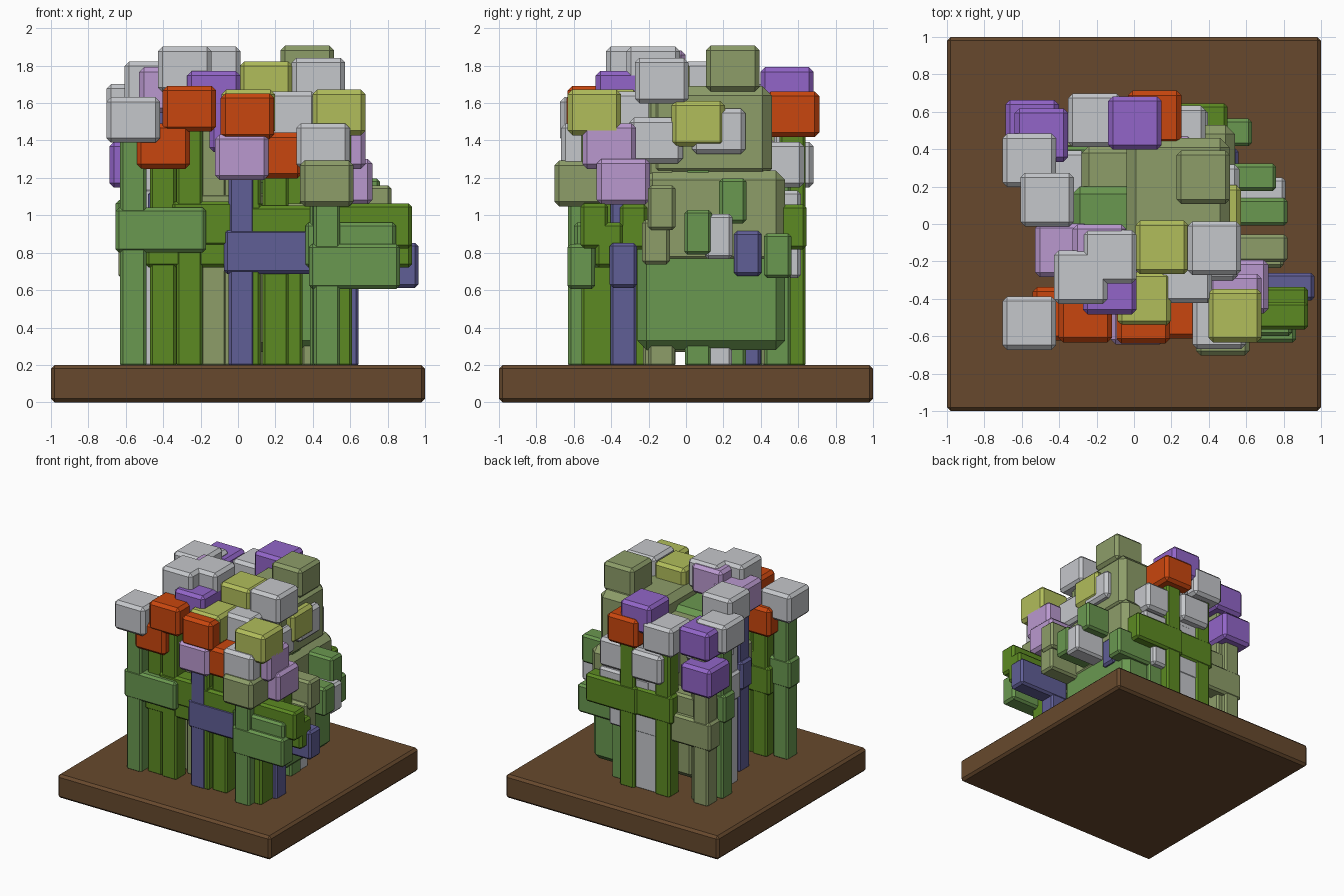
import bpy
import bmesh
from mathutils import Vector

cube = bpy.data.objects.get("Cube")
if cube:
    bpy.data.objects.remove(cube, do_unlink=True)


def material(name, hex_code):
    """Flat material from a hex sRGB code."""
    def linear(c):
        return c / 12.92 if c < 0.04 else ((c + 0.055) / 1.055) ** 2.4
    rgb = [linear(c / 255) for c in bytes.fromhex(hex_code)]
    mat = bpy.data.materials.new(name)
    mat.use_nodes = True
    mat.diffuse_color = (*rgb, 1)
    mat.node_tree.nodes["Principled BSDF"].inputs["Base Color"].default_value = (*rgb, 1)
    return mat


soil = material("soil brown", "67492d")
grey = material("pale grey", "c5c7cb")
orange = material("burnt orange", "c9460e")
purple = material("violet", "9265c8")
pink = material("lilac pink", "ba99cf")
yellow = material("lime yellow", "b1bd5b")
olive = material("sage olive", "8d9d69")
green = material("leaf green", "6a9850")
dark = material("moss green", "5c8a22")
blue = material("slate blue", "605e96")


def box(name, mat, low, high, chamfer):
    """Chamfered box between two corners."""
    low, high = Vector(low), Vector(high)
    size, middle = high - low, (low + high) / 2
    bm = bmesh.new()
    bmesh.ops.create_cube(bm, size=1)
    for v in bm.verts:
        v.co = Vector(a * b for a, b in zip(v.co, size)) + middle
    bmesh.ops.bevel(bm, geom=bm.edges[:], offset=chamfer, segments=1,
                    affect='EDGES', profile=0.5)
    mesh = bpy.data.meshes.new(name)
    bm.to_mesh(mesh)
    bm.free()
    mesh.materials.append(mat)
    obj = bpy.data.objects.new(name, mesh)
    bpy.context.collection.objects.link(obj)
    return obj


GROUND = 0.2
HALF = 0.143       # half width of a blossom
STEM = 0.07        # half width of a stem


def plant(petal, stem, x, y, z):
    """Stem with one side leaf and a block blossom centred at x, y, z."""
    box("blossom", petal, (x - HALF, y - HALF, z - 0.122),
        (x + HALF, y + HALF, z + 0.122), 0.025)
    box("stem", stem, (x - STEM, y - STEM, GROUND - 0.01),
        (x + STEM, y + STEM, z - 0.08), 0.014)
    mid = 0.06 + 0.57 * z
    box("leaf", stem, (x - 0.095, y - STEM - 0.004, mid - 0.12),
        (x + 0.39, y + STEM + 0.004, mid + 0.12), 0.018)


# Soil slab
box("soil_slab", soil, (-1, -1, 0), (1, 1, GROUND), 0.02)

# Bushy core
box("bush_front", olive, (-.36, -.33, .27), (.2, .4, .8), 0.05)
box("bush_base", green, (-.1, -.26, .28), (.53, .53, .87), 0.05)
box("bush_middle", olive, (-.15, -.23, .73), (.54, .53, 1.24), 0.05)
box("bush_top", olive, (-.04, -.2, 1.2), (.51, .46, 1.69), 0.05)
box("bush_side", green, (-.33, -.15, .8), (.15, .2, 1.6), 0.04)
box("bush_back", olive, (-.28, .1, .8), (.05, .42, 1.56), 0.04)

# Front row
plant(grey, green, -.56, -.53, 1.51)
plant(orange, dark, -.40, -.48, 1.37)
plant(orange, dark, -.26, -.49, 1.57)
plant(pink, blue, .02, -.50, 1.31)
plant(orange, dark, .05, -.495, 1.53)
plant(orange, dark, .20, -.47, 1.32)
plant(olive, green, .475, -.56, 1.17)
plant(grey, green, .455, -.525, 1.37)
plant(yellow, dark, .54, -.49, 1.55)

# Second row
plant(purple, olive, -.13, -.34, 1.65)
plant(purple, olive, -.01, -.34, 1.46)
plant(yellow, olive, .055, -.40, 1.55)
plant(grey, olive, -.285, -.285, 1.78)
plant(grey, dark, .275, -.28, 1.54)
plant(pink, dark, .54, -.41, 1.37)
plant(pink, blue, .575, -.335, 1.18)

# Middle row
plant(pink, blue, -.385, -.14, 1.67)
plant(pink, green, -.185, -.145, 1.76)
plant(grey, green, -.13, -.175, 1.78)
plant(yellow, olive, .15, -.125, 1.70)
plant(grey, olive, .43, -.13, 1.72)
plant(grey, olive, .41, -.16, 1.40)
plant(yellow, green, .43, .065, 1.49)
plant(grey, grey, .42, .175, 1.45)
plant(olive, green, .37, .25, 1.785)
plant(pink, blue, .17, .33, 1.29)
plant(grey, grey, -.465, .13, 1.70)
plant(grey, green, -.56, .34, 1.58)
plant(grey, olive, -.40, .25, 1.40)

# Back row
plant(purple, olive, -.545, .52, 1.27)
plant(purple, olive, -.495, .475, 1.55)
plant(grey, dark, -.21, .555, 1.54)
plant(grey, grey, -.09, .54, 1.27)
plant(purple, grey, .005, .54, 1.67)
plant(orange, dark, .11, .57, 1.54)
plant(grey, green, .24, .49, 1.27)
